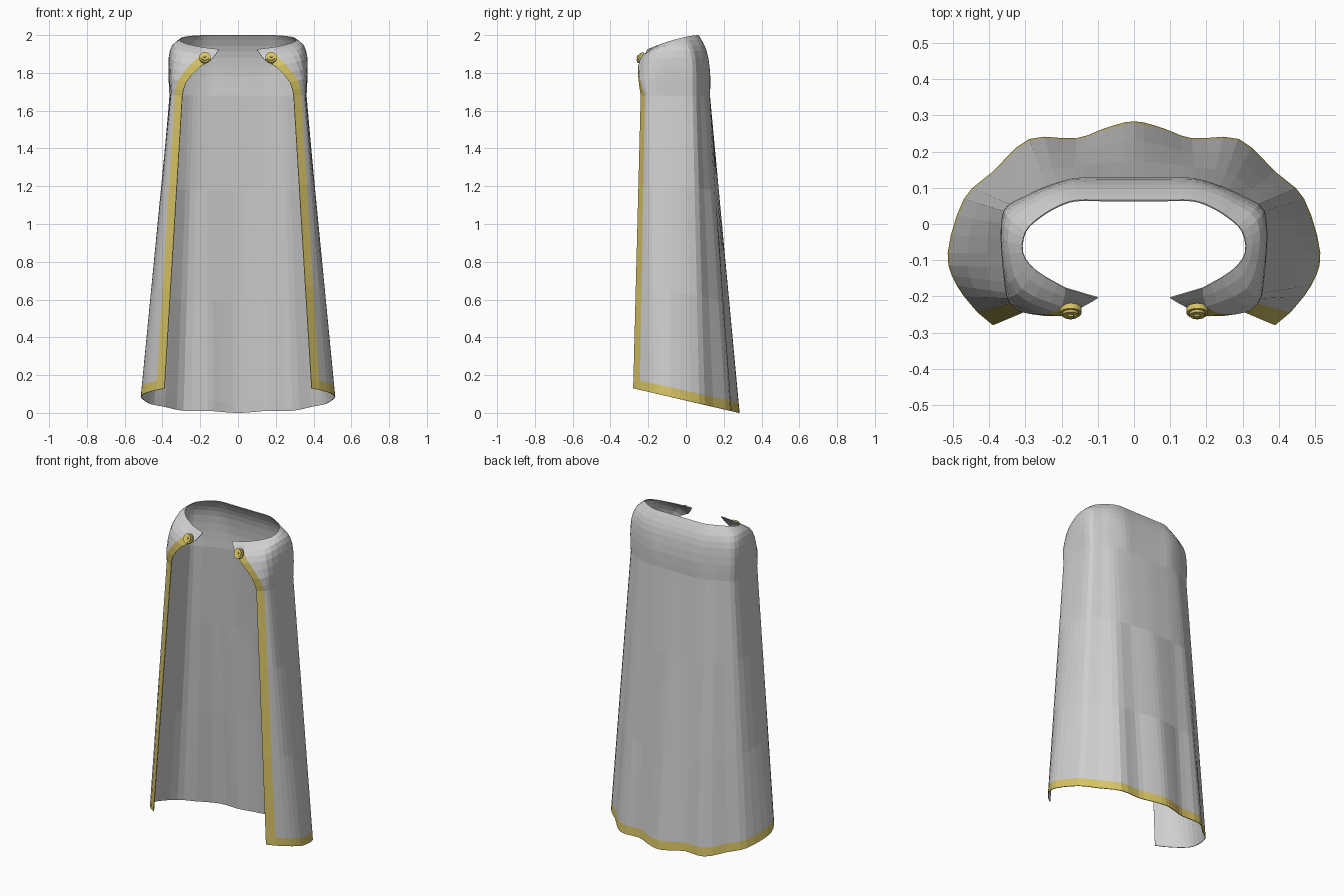
import bpy, bmesh
from mathutils import Vector

if "Cube" in bpy.data.objects:
    bpy.data.objects.remove(bpy.data.objects["Cube"])

def material(name, rgb):
    m = bpy.data.materials.new(name)
    m.diffuse_color = (*rgb, 1)
    m.use_nodes = True
    m.node_tree.nodes["Principled BSDF"].inputs["Base Color"].default_value = m.diffuse_color
    return m

gold = material("gold trim", (0.68, 0.55, 0.13))
grey = material("grey cloth", (0.62, 0.62, 0.62))

# Half cross-sections from front edge to back centre: (front z, back z, points)
HEM = [(.39, -.28), (.432, -.245), (.49, -.17), (.515, -.08), (.47, .07),
       (.39, .145), (.29, .235), (.16, .237), (.08, .265), (0, .284)]
CHEST = [(.295, -.24), (.335, -.218), (.355, -.19), (.36, -.08), (.358, .035),
         (.30, .075), (.24, .105), (.165, .125), (.08, .127), (0, .127)]
UPPER = [
    (1.75, 1.78, [(.275, -.25), (.318, -.242), (.352, -.2), (.365, -.08), (.362, .035),
                  (.30, .078), (.24, .105), (.165, .127), (.08, .128), (0, .128)]),
    (1.83, 1.88, [(.205, -.255), (.25, -.25), (.335, -.2), (.365, -.08), (.357, .03),
                  (.295, .07), (.235, .1), (.165, .117), (.08, .117), (0, .117)]),
    (1.87, 1.945, [(.14, -.228), (.2, -.228), (.31, -.18), (.345, -.08), (.34, .01),
                   (.28, .055), (.225, .083), (.16, .097), (.08, .097), (0, .097)]),
]
NECK = [(.1, -.205), (.19, -.178), (.27, -.13), (.308, -.08), (.30, -.02),
        (.26, .02), (.21, .05), (.16, .066), (.08, .066), (0, .066)]

def spline(p0, p1, p2, p3, t):
    return 0.5 * (2*p1 + (p2-p0)*t + (2*p0-5*p1+4*p2-p3)*t*t + (3*p1-p0-3*p2+p3)*t**3)

def full_ring(pts):
    """Smooth the half ring (straight trim strip first), then mirror it."""
    p = [Vector(q) for q in pts]
    p.append(Vector((-p[-2].x, p[-2].y, p[-2].z)))
    half = [p[0]]
    for i in range(1, len(p) - 2):
        before = p[i] if i == 1 else p[i-1]
        half += [spline(before, p[i], p[i+1], p[i+2], k / 3) for k in range(3)]
    half.append(p[-2])
    return half + [Vector((-v.x, v.y, v.z)) for v in reversed(half[:-1])]

def level(zf, zb, pts):
    return [(x, y, zf + (zb - zf) * min(1, i / 3)) for i, (x, y) in enumerate(pts)]

hem = full_ring([(x, y, .13 - (y + .28) * .23) for x, y in HEM])
chest = full_ring(level(1.68, 1.68, CHEST))
neck = full_ring([(x, y, 2 - .075 * (max(0, .066 - y) / .271) ** 1.5) for x, y in NECK])
rings = [[a.lerp(b, t) for a, b in zip(hem, chest)] for t in (0, .032, .35, .7)]
shoulder = [chest] + [full_ring(level(*u)) for u in UPPER] + [neck]
for i in range(4):                       # rounded shoulder rows
    a, b = shoulder[i], shoulder[i+1]
    prev = shoulder[max(i-1, 0)]
    nxt = shoulder[min(i+2, 4)]
    for k in range(2):
        rings.append([spline(*q, k / 2) for q in zip(prev, a, b, nxt)])
rings.append(neck)

# Cape: open sheet with gold on the hem row and both front strips
bm = bmesh.new()
rows = [[bm.verts.new(v) for v in r] for r in rings]
n = len(rows[0])
for j in range(len(rows) - 1):
    for i in range(n - 1):
        f = bm.faces.new((rows[j][i], rows[j][i+1], rows[j+1][i+1], rows[j+1][i]))
        strip = i in (0, n - 2) and j < len(rows) - 3
        f.material_index = 0 if j == 0 or strip else 1
mesh = bpy.data.meshes.new("cape")
bm.to_mesh(mesh)
bm.free()
cape = bpy.data.objects.new("cape", mesh)
bpy.context.collection.objects.link(cape)
mesh.materials.append(gold)
mesh.materials.append(grey)
s = cape.modifiers.new("lining", 'SOLIDIFY')
s.thickness = .004
s.offset = -1
s.material_offset = 1                    # lining is all grey

# Round clasps: a disc with a raised rim step and a centre knob
for side, label in ((-1, "left"), (1, "right")):
    axis = Vector((0, -.88, .47))
    for part, r, depth, off in (("disc", .03, .016, 0), ("step", .022, .01, .01), ("knob", .008, .01, .016)):
        pos = Vector((side * .175, -.24, 1.88)) + axis * off
        bpy.ops.mesh.primitive_cylinder_add(vertices=20, radius=r, depth=depth, location=pos,
                                            rotation=axis.to_track_quat('Z', 'Y').to_euler())
        ob = bpy.context.object
        ob.name = f"{label}_clasp_{part}"
        ob.data.materials.append(gold)
